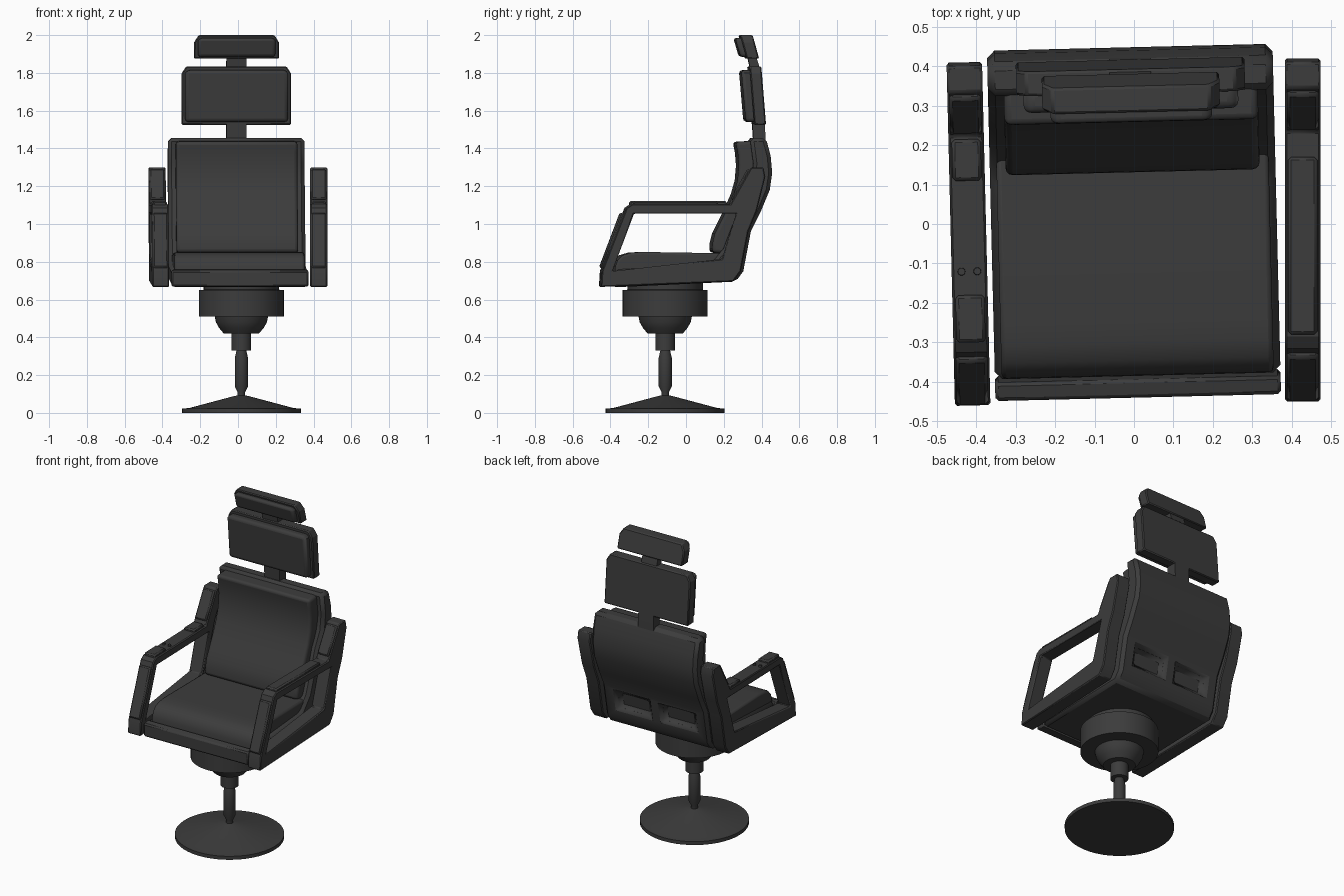
import bpy, bmesh, math
from mathutils import Vector

cube = bpy.data.objects.get("Cube")
if cube:
    bpy.data.objects.remove(cube)

TURN = math.radians(1.4)   # the upper chair is swivelled slightly on its column

mat = bpy.data.materials.new("charcoal")
mat.use_nodes = True
mat.diffuse_color = (0.045, 0.045, 0.045, 1)
mat.node_tree.nodes["Principled BSDF"].inputs["Base Color"].default_value = mat.diffuse_color


def finish(bm, name, turn=0.0):
    bmesh.ops.recalc_face_normals(bm, faces=bm.faces)
    mesh = bpy.data.meshes.new(name)
    bm.to_mesh(mesh)
    bm.free()
    obj = bpy.data.objects.new(name, mesh)
    bpy.context.collection.objects.link(obj)
    mesh.materials.append(mat)
    obj.rotation_euler.z = turn
    return obj


def activate(obj):
    bpy.ops.object.select_all(action='DESELECT')
    obj.select_set(True)
    bpy.context.view_layer.objects.active = obj


def soften(obj, width, segments=1):
    if width:
        mod = obj.modifiers.new("edge", 'BEVEL')
        mod.width, mod.segments = width, segments
        mod.limit_method, mod.angle_limit = 'ANGLE', math.radians(40)
    activate(obj)
    bpy.ops.object.shade_smooth_by_angle(angle=math.radians(32))
    return obj


def loft(bm, loop_a, loop_b):
    """Solid between two matching loops of points."""
    a = [bm.verts.new(p) for p in loop_a]
    b = [bm.verts.new(p) for p in loop_b]
    bm.faces.new(a)
    bm.faces.new(b[::-1])
    for i in range(len(a)):
        j = (i + 1) % len(a)
        bm.faces.new((a[i], a[j], b[j], b[i]))


def prism(name, profile, x, half, turn=TURN):
    """Side profile (y, z) extruded across the width."""
    bm = bmesh.new()
    loft(bm, [(x - half, y, z) for y, z in profile], [(x + half, y, z) for y, z in profile])
    return finish(bm, name, turn)


def slab(name, half, z0, z1, y0, y1, depth, corner):
    """Leaning plate with cut top corners; y0/y1 are the front at bottom/top."""
    outline = [(-half, z0), (half, z0), (half, z1 - 1.6 * corner), (half - corner, z1),
               (corner - half, z1), (-half, z1 - 1.6 * corner)]
    def lean(z):
        return y0 + (y1 - y0) * (z - z0) / (z1 - z0)
    bm = bmesh.new()
    loft(bm, [(x, lean(z), z) for x, z in outline],
         [(x, lean(z) + depth, z) for x, z in outline])
    return finish(bm, name, TURN)


def strip(name, start, end, x, half, turn, thick=0.016):
    """Raised pad lying along a line in the side profile."""
    a, b = Vector(start), Vector(end)
    d = (b - a).normalized()
    n = Vector((-d.y, d.x)) * thick
    return soften(prism(name, [a - n, b - n, b + n, a + n], x, half, turn), 0.008)


def cut(obj, cutter):
    cutter.hide_render = True
    mod = obj.modifiers.new("cut", 'BOOLEAN')
    mod.operation, mod.object, mod.solver = 'DIFFERENCE', cutter, 'EXACT'
    activate(obj)
    bpy.ops.object.modifier_apply(modifier="cut")
    bpy.data.objects.remove(cutter)


def lathe(name, profile):
    """Round part turned about the column axis from (radius, z) points."""
    bm = bmesh.new()
    verts = [bm.verts.new((r, 0, z)) for r, z in profile]
    edges = [bm.edges.new(pair) for pair in zip(verts, verts[1:])]
    bmesh.ops.spin(bm, geom=verts + edges, cent=(0, 0, 0), axis=(0, 0, 1),
                   angle=math.tau, steps=48)
    bmesh.ops.remove_doubles(bm, verts=bm.verts, dist=0.0005)
    obj = finish(bm, name)
    obj.location = (0.018, -0.11, 0)
    return soften(obj, 0)


# Pedestal
lathe("base_disc", [(0, 0), (0.315, 0), (0.315, 0.022), (0.275, 0.026), (0.035, 0.09), (0, 0.095)])
lathe("column", [(0, 0.08), (0.02, 0.08), (0.02, 0.11), (0.035, 0.14), (0.035, 0.29),
                 (0.026, 0.33), (0.052, 0.33), (0.052, 0.43), (0, 0.43)])
lathe("swivel_bowl", [(0, 0.42), (0.093, 0.42), (0.118, 0.45), (0.135, 0.48), (0.143, 0.52), (0, 0.52)])
lathe("swivel_drum", [(0, 0.51), (0.225, 0.51), (0.225, 0.65), (0.2, 0.652), (0.2, 0.69), (0, 0.69)])

# Seat and back shell, with two pockets in the rear
shell = prism("seat_shell", [
    (-0.385, 0.665), (-0.385, 0.76), (0.12, 0.79), (0.19, 0.87), (0.24, 1.0), (0.285, 1.13),
    (0.335, 1.22), (0.348, 1.32), (0.33, 1.455), (0.415, 1.455), (0.44, 1.36), (0.448, 1.27),
    (0.435, 1.18), (0.385, 1.06), (0.335, 0.96), (0.295, 0.75), (0.255, 0.695)], 0, 0.362)
for side in (-1, 1):
    cut(shell, prism("pocket_cutter", [(0.27, 0.82), (0.29, 0.93), (0.45, 0.93), (0.45, 0.82)],
                     side * 0.155, 0.11))
soften(shell, 0.022)
soften(prism("front_lip", [(-0.44, 0.668), (-0.44, 0.75), (-0.395, 0.76), (-0.375, 0.668)],
             0, 0.362), 0.008)

# Cushions
soften(prism("seat_cushion", [
    (-0.385, 0.72), (-0.383, 0.775), (-0.37, 0.81), (-0.345, 0.835), (-0.3, 0.848),
    (-0.24, 0.852), (0.2, 0.845), (0.2, 0.72)], 0, 0.345), 0.012, 2)
soften(prism("back_cushion", [
    (0.13, 0.85), (0.133, 0.9), (0.145, 0.95), (0.175, 1.01), (0.21, 1.08), (0.245, 1.16),
    (0.265, 1.23), (0.272, 1.31), (0.266, 1.38), (0.255, 1.435), (0.35, 1.44), (0.37, 1.3),
    (0.32, 1.15), (0.24, 0.9), (0.22, 0.84)], 0, 0.322), 0.018, 3)

# Neck and head supports
soften(prism("neck_bar", [
    (0.36, 1.38), (0.35, 1.53), (0.335, 1.84), (0.315, 1.93), (0.355, 1.93), (0.385, 1.84),
    (0.417, 1.53), (0.422, 1.38)], 0, 0.053), 0)
soften(slab("headrest_plate", 0.29, 1.525, 1.835, 0.355, 0.33, 0.062, 0.025), 0.006)
soften(slab("headrest_pad", 0.272, 1.54, 1.815, 0.31, 0.286, 0.06, 0.01), 0.02, 3)
soften(slab("top_headrest_plate", 0.225, 1.875, 2.0, 0.316, 0.282, 0.066, 0.025), 0.006)
soften(slab("top_headrest_pad", 0.205, 1.885, 1.985, 0.284, 0.255, 0.05, 0.01), 0.016, 3)

# Armrests: a closed loop with raised pads
ARM = [(-0.45, 0.667), (-0.445, 0.75), (-0.315, 1.085), (-0.285, 1.105), (0.235, 1.105),
       (0.345, 1.3), (0.41, 1.3), (0.42, 1.25), (0.375, 1.07), (0.33, 0.96), (0.29, 0.75),
       (0.25, 0.695)]
HOLE = [(-0.39, 0.75), (-0.275, 1.055), (0.265, 1.055), (0.19, 0.815)]
for side, x, turn in (("right", -0.42, TURN), ("left", 0.4275, 0.0)):
    arm = prism(side + "_armrest", ARM, x, 0.045, turn)
    cut(arm, prism("arm_cutter", HOLE, x, 0.1, turn))
    soften(arm, 0.009)
    strip(side + "_front_pad", (-0.435, 0.765), (-0.325, 1.055), x, 0.04, turn)
    strip(side + "_rear_pad", (0.25, 1.125), (0.34, 1.285), x, 0.04, turn)
    spans = [(-0.28, 0.17)] if side == "left" else [(-0.29, -0.17), (0.12, 0.225)]
    for i, (y0, y1) in enumerate(spans):
        strip(f"{side}_top_pad_{i + 1}", (y0, 1.105), (y1, 1.105), x, 0.037, turn)

# Control buttons on the right armrest
for i, dx in enumerate((-0.02, 0.02)):
    bm = bmesh.new()
    bmesh.ops.create_cone(bm, cap_ends=True, segments=16, radius1=0.01, radius2=0.009, depth=0.012)
    bmesh.ops.translate(bm, verts=bm.verts, vec=(-0.42 + dx, -0.11, 1.109))
    soften(finish(bm, f"control_button_{i + 1}", TURN), 0)
